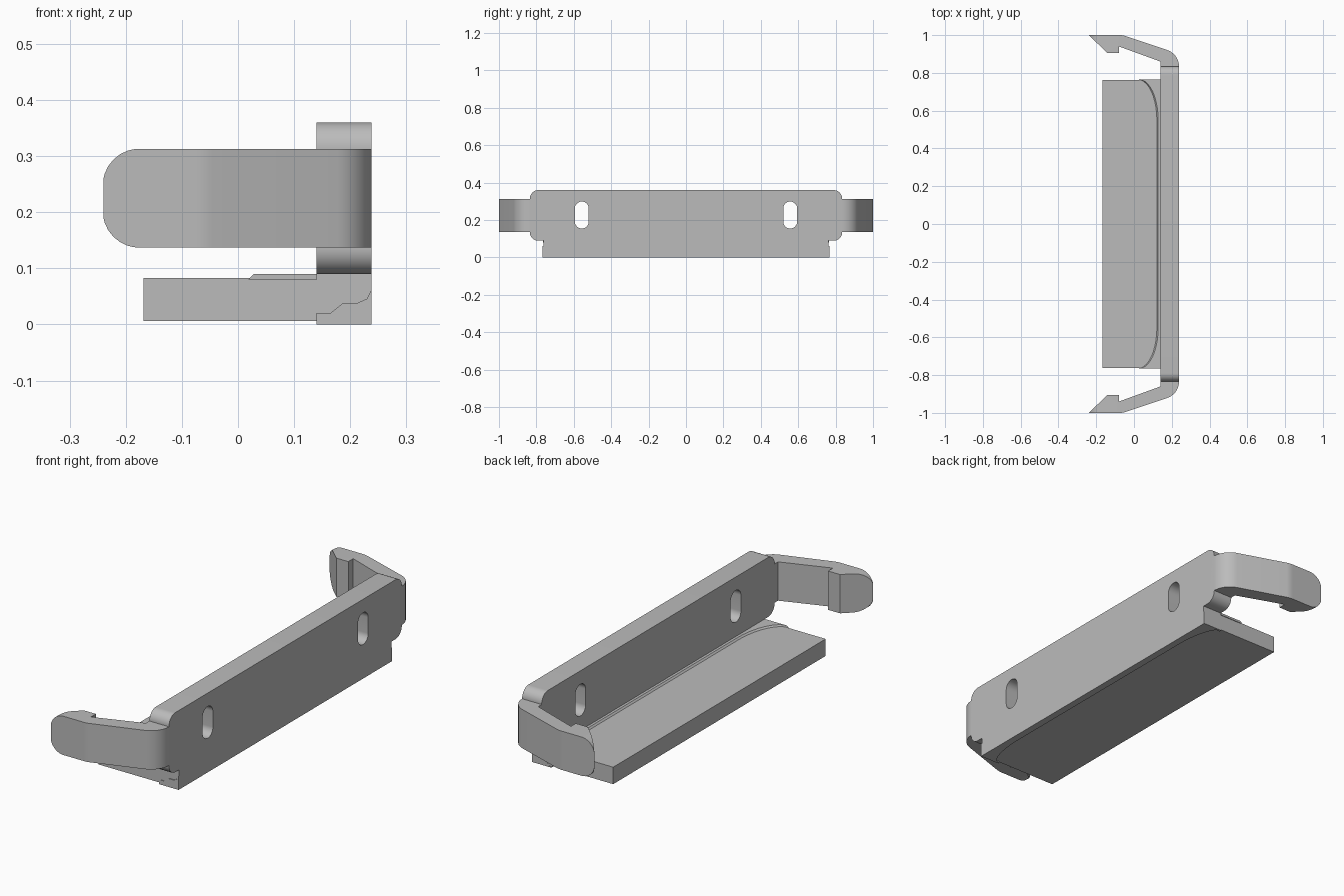
import bpy, bmesh, math
from mathutils import Vector

old = bpy.data.objects.get("Cube")
if old:
    bpy.data.objects.remove(old, do_unlink=True)

grey = bpy.data.materials.new("plain grey")
grey.use_nodes = True
grey.diffuse_color = (0.5, 0.5, 0.5, 1)
grey.node_tree.nodes["Principled BSDF"].inputs["Base Color"].default_value = (0.5, 0.5, 0.5, 1)

# Plane coordinates (a, b) and depth d mapped to world space
AXES = {"x": lambda a, b, d: (d, a, b),
        "y": lambda a, b, d: (a, d, b),
        "z": lambda a, b, d: (a, b, d)}


def rounded(corners, steps=8):
    """Outline from (a, b, radius) corners, with each radius filleted."""
    out = []
    for i, (a, b, r) in enumerate(corners):
        p = Vector((a, b))
        if not r:
            out.append((a, b))
            continue
        u = (Vector(corners[i - 1][:2]) - p).normalized()
        v = (Vector(corners[(i + 1) % len(corners)][:2]) - p).normalized()
        half = u.angle(v) / 2
        centre = p + (u + v).normalized() * r / math.sin(half)
        start = p + u * r / math.tan(half) - centre
        end = p + v * r / math.tan(half) - centre
        for k in range(steps + 1):
            t = k / steps
            out.append(tuple(centre + (start * (1 - t) + end * t).normalized() * r))
    return out


def prism(name, outline, axis, lo, hi, chamfer=None):
    """Extrude an outline; chamfer=(x limit, shift) slopes the high side."""
    place = AXES[axis]
    bm = bmesh.new()
    low = [bm.verts.new(place(a, b, lo)) for a, b in outline]
    high = [bm.verts.new(place(a, b, hi)) for a, b in outline]
    if chamfer:
        for v in high:
            if v.co.x < chamfer[0]:
                v.co.x += chamfer[1]
    bm.faces.new(low)
    bm.faces.new(high)
    n = len(low)
    for i in range(n):
        j = (i + 1) % n
        bm.faces.new((low[i], low[j], high[j], high[i]))
    bmesh.ops.recalc_face_normals(bm, faces=bm.faces)
    mesh = bpy.data.meshes.new(name)
    bm.to_mesh(mesh)
    bm.free()
    mesh.materials.append(grey)
    ob = bpy.data.objects.new(name, mesh)
    bpy.context.collection.objects.link(ob)
    return ob


def boolean(ob, cutter, operation):
    mod = ob.modifiers.new(operation.title(), "BOOLEAN")
    mod.operation = operation
    mod.solver = "EXACT"
    mod.object = cutter
    bpy.context.view_layer.objects.active = ob
    bpy.ops.object.modifier_apply(modifier=mod.name)
    bpy.data.objects.remove(cutter, do_unlink=True)


def mirrored(points):
    return points + [(a, -b) for a, b in reversed(points)]


BACK, INNER = 0.238, 0.14

# Back plate with rounded ears and two slots
half = [(0.762, 0.004, 0), (0.762, 0.09, 0), (0.835, 0.09, 0.045), (0.835, 0.36, 0.045)]
plate = prism("back_plate", rounded(half + [(-y, z, r) for y, z, r in reversed(half)]),
              "x", INNER, BACK)
for s in (-1, 1):
    c = s * 0.557
    slot = [(c - 0.037, 0.155, 0.0365), (c + 0.037, 0.155, 0.0365),
            (c + 0.037, 0.299, 0.0365), (c - 0.037, 0.299, 0.0365)]
    boolean(plate, prism("slot_cutter", rounded(slot), "x", 0, 0.4), "DIFFERENCE")

# Shelf
shelf = prism("shelf", mirrored([(-0.168, 0.762), (0.2, 0.762)]), "z", 0.006, 0.083)


def curved_edge(x_end, x_mid, back):
    """Strip whose free edge sweeps outward towards both ends."""
    arc = [(x_mid - (x_mid - x_end) * (1 - math.cos(t)), 0.55 + 0.215 * math.sin(t))
           for t in (math.pi / 2 * k / 10 for k in range(11))]
    return mirrored(arc + [(back, 0.765)])


# Raised strip above the shelf and shallow strip beneath it
raised = prism("raised_strip", curved_edge(0.018, 0.118, INNER + 0.001), "z", 0.08, 0.09,
               chamfer=(0.13, 0.01))
under = prism("under_strip", curved_edge(0.14, 0.205, BACK), "z", 0, 0.02)

# Thin lips at the ends of the plate foot
lip = [(0.14, 0, 0), (0.187, 0.038, 0), (BACK, 0.038, 0.026), (BACK, 0.062, 0), (BACK, 0, 0)]
lip[2:4] = [(0.212, 0.038, 0), (0.23, 0.046, 0), (BACK, 0.062, 0)]
parts = [plate, shelf, raised, under]
for s, side in ((1, "back"), (-1, "front")):
    ends = sorted((s * 0.755, s * 0.766))
    parts.append(prism(side + "_foot_lip", rounded(lip), "y", *ends))

# Hooked arms with rounded tips
arm = [(BACK, 0.8, 0), (BACK, 0.9, 0.09), (-0.06, 1.0, 0.1), (-0.24, 1.0, 0),
       (-0.14, 0.905, 0), (-0.08, 0.905, 0), (-0.08, 0.94, 0),
       (INNER, 0.86, 0), (INNER, 0.8, 0)]
tip = [(-0.241, 0.137, 0.065), (0.3, 0.137, 0), (0.3, 0.313, 0), (-0.241, 0.313, 0.065)]
for s, side in ((1, "back"), (-1, "front")):
    ob = prism(side + "_hook_arm", [(x, s * y) for x, y in rounded(arm)], "z", 0.1, 0.35)
    boolean(ob, prism("tip_cutter", rounded(tip), "y", -2, 2), "INTERSECT")
    parts.append(ob)

# Smooth the curved faces, keep real edges crisp
bpy.ops.object.select_all(action="DESELECT")
for ob in parts:
    ob.select_set(True)
bpy.context.view_layer.objects.active = plate
bpy.ops.object.shade_smooth_by_angle(angle=math.radians(25))
